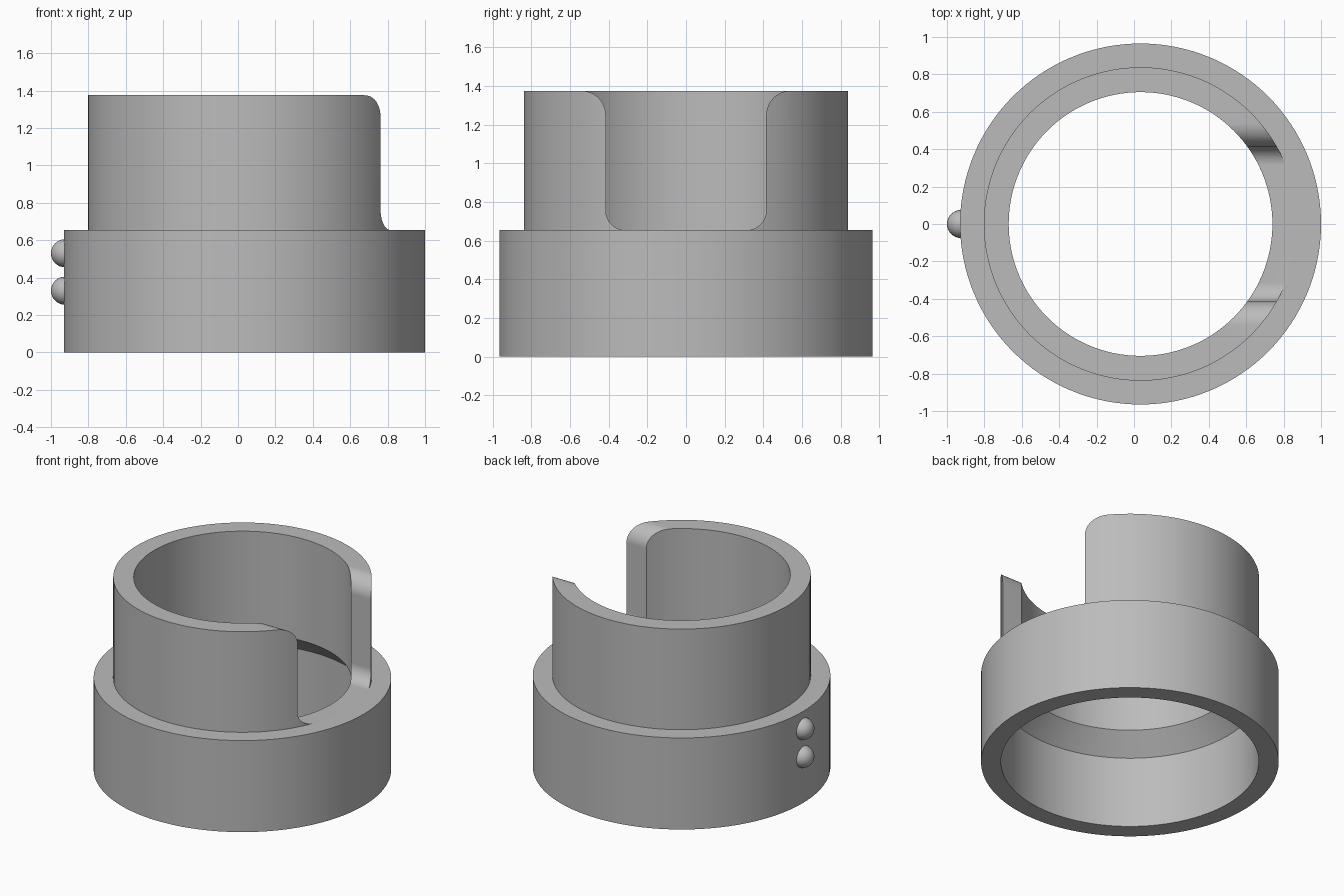
import bpy, bmesh, math
from mathutils import Matrix, Vector

if "Cube" in bpy.data.objects:
    bpy.data.objects.remove(bpy.data.objects["Cube"], do_unlink=True)

CX = 0.035           # ring axis
BASE_R, COLLAR_R = 0.965, 0.838
BORE_R, SOCKET_R = 0.705, 0.836
BASE_H, TOP = 0.655, 1.375

grey = bpy.data.materials.new("mid grey")
grey.use_nodes = True
grey.diffuse_color = (0.5, 0.5, 0.5, 1)
grey.node_tree.nodes["Principled BSDF"].inputs["Base Color"].default_value = (0.5, 0.5, 0.5, 1)


def make_object(name, bm):
    bmesh.ops.recalc_face_normals(bm, faces=bm.faces)
    mesh = bpy.data.meshes.new(name)
    bm.to_mesh(mesh)
    bm.free()
    obj = bpy.data.objects.new(name, mesh)
    mesh.materials.append(grey)
    bpy.context.collection.objects.link(obj)
    return obj


def select_only(obj):
    bpy.ops.object.select_all(action='DESELECT')
    obj.select_set(True)
    bpy.context.view_layer.objects.active = obj


def lathe(name, profile, steps=128):
    """Revolve a closed (radius, z) profile around the ring axis."""
    bm = bmesh.new()
    rings = []
    for i in range(steps):
        a = math.tau * i / steps
        rings.append([bm.verts.new((CX + r * math.cos(a), r * math.sin(a), z))
                      for r, z in profile])
    n = len(profile)
    for i in range(steps):
        a, b = rings[i], rings[(i + 1) % steps]
        for j in range(n):
            k = (j + 1) % n
            bm.faces.new((a[j], b[j], b[k], a[k]))
    return make_object(name, bm)


def arc(cy, cz, r, start, end, steps=12):
    angles = [math.radians(start + (end - start) * i / steps) for i in range(steps + 1)]
    return [(cy + r * math.cos(a), cz + r * math.sin(a)) for a in angles]


# Stepped ring: wide base, narrow collar, and a socket tapering into the bore
body = lathe("stepped_ring", [
    (SOCKET_R, 0), (BASE_R, 0), (BASE_R, BASE_H), (COLLAR_R, BASE_H),
    (COLLAR_R, TOP), (BORE_R, TOP), (BORE_R, BASE_H - 0.01), (SOCKET_R, 0.51)])

# Slot cutter: rounded floor corners, flared rounded mouth
HALF, R_LOW, R_TOP = 0.415, 0.1, 0.125
side = arc(HALF - R_LOW, BASE_H + R_LOW, R_LOW, -90, 0)
side += arc(HALF + R_TOP, TOP - R_TOP, R_TOP, 180, 90)
side.append((HALF + R_TOP, TOP + 0.2))
outline = side + [(-y, z) for y, z in reversed(side)]
# keep the floor height identical to the base top
outline = [(y, BASE_H if abs(z - BASE_H) < 1e-6 else z) for y, z in outline]
bm = bmesh.new()
face = bm.faces.new([bm.verts.new((0.3, y, z)) for y, z in outline])
extruded = bmesh.ops.extrude_face_region(bm, geom=[face])["geom"]
bmesh.ops.translate(bm, vec=Vector((0.9, 0, 0)),
                    verts=[v for v in extruded if isinstance(v, bmesh.types.BMVert)])
cutter = make_object("slot_cutter", bm)
cutter.hide_render = True

select_only(body)
cut = body.modifiers.new("slot", 'BOOLEAN')
cut.operation = 'DIFFERENCE'
cut.solver = 'EXACT'
cut.object = cutter
bpy.ops.object.modifier_apply(modifier=cut.name)
bpy.data.objects.remove(cutter, do_unlink=True)

# Two round index bumps on the right side of the base
bumps = []
for name, z in (("upper_bump", 0.53), ("lower_bump", 0.33)):
    bm = bmesh.new()
    bmesh.ops.create_uvsphere(bm, u_segments=32, v_segments=16, radius=0.075,
                              matrix=Matrix.Translation((-0.925, 0, z)))
    bumps.append(make_object(name, bm))

for obj in [body] + bumps:
    select_only(obj)
    bpy.ops.object.shade_smooth_by_angle(angle=math.radians(30))
weighted = body.modifiers.new("even_shading", 'WEIGHTED_NORMAL')
weighted.keep_sharp = True
